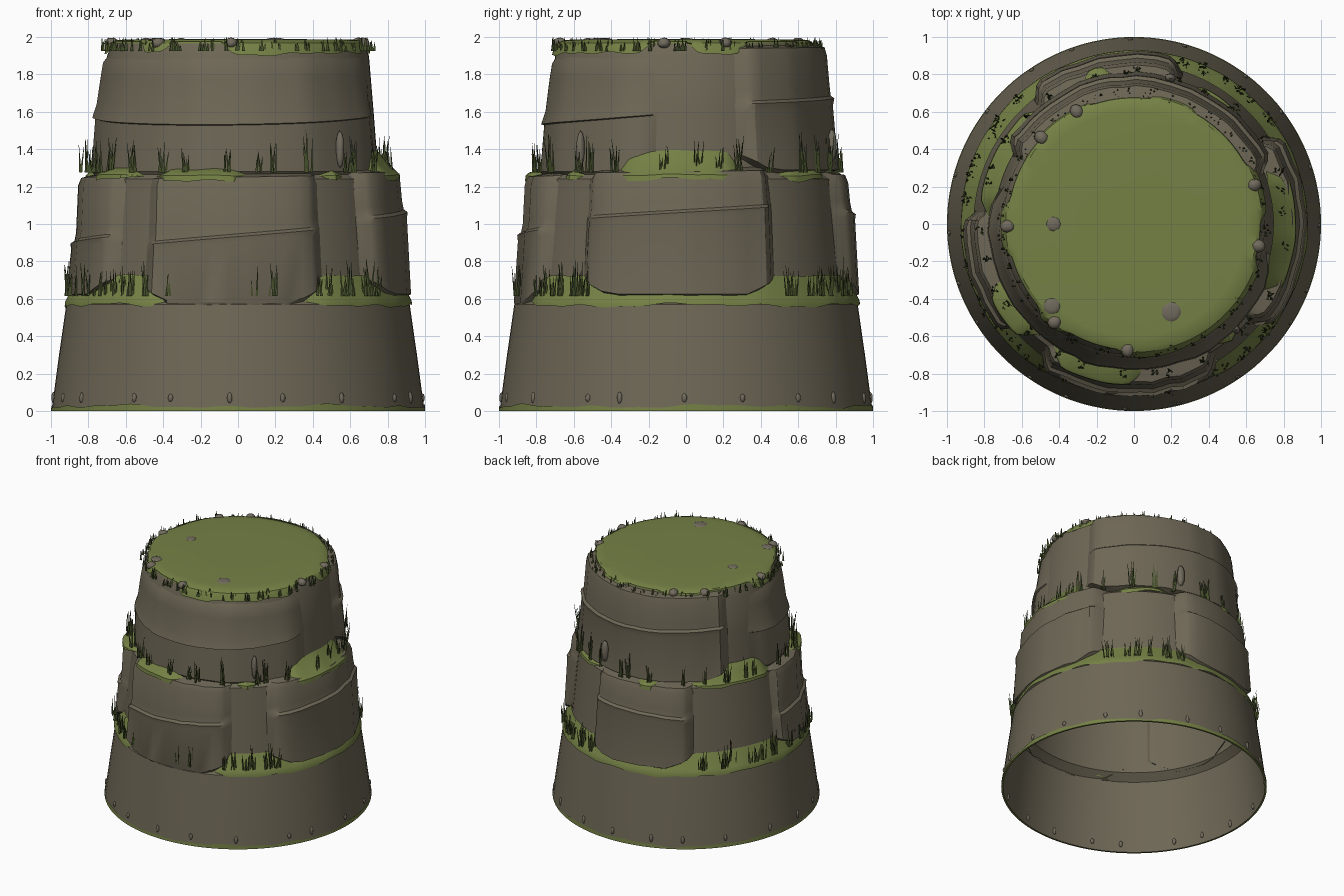
import bpy, bmesh, random
from math import sin, cos, radians
from mathutils import Matrix, Vector

random.seed(7)
cube = bpy.data.objects.get("Cube")
if cube:
    bpy.data.objects.remove(cube, do_unlink=True)


def material(name, rgb):
    m = bpy.data.materials.new(name)
    m.use_nodes = True
    m.diffuse_color = (*rgb, 1)
    m.node_tree.nodes["Principled BSDF"].inputs["Base Color"].default_value = (*rgb, 1)
    return m


ROCK = material("brown rock", (0.155, 0.135, 0.092))
GRASS = material("moss green", (0.178, 0.22, 0.06))
BLADE = material("dark grass", (0.055, 0.075, 0.022))
STONE = material("grey stone", (0.165, 0.145, 0.11))


def finish(bm, name, mat, angle=30):
    bmesh.ops.recalc_face_normals(bm, faces=bm.faces)
    me = bpy.data.meshes.new(name)
    bm.to_mesh(me)
    bm.free()
    me.materials.append(mat)
    ob = bpy.data.objects.new(name, me)
    bpy.context.collection.objects.link(ob)
    bpy.ops.object.select_all(action="DESELECT")
    ob.select_set(True)
    bpy.context.view_layer.objects.active = ob
    bpy.ops.object.shade_smooth_by_angle(angle=radians(angle))


def polar(a, r, z):
    return Vector((r * cos(radians(a)), r * sin(radians(a)), z))


def sweep(name, mat, angles, profile, closed=False, cap=False):
    """Sweep a (radius, height) profile, which may vary with angle, about z."""
    bm = bmesh.new()
    cols = [[bm.verts.new(polar(a, r, z)) for r, z in profile(a)] for a in angles]
    pairs = list(zip(cols, cols[1:])) + ([(cols[-1], cols[0])] if closed else [])
    for c, d in pairs:
        for i in range(len(c) - 1):
            bm.faces.new((c[i], d[i], d[i + 1], c[i + 1]))
    if cap:
        bm.faces.new([c[-1] for c in cols])
    finish(bm, name, mat)


def ring(n):
    return [360 * i / n for i in range(n)]


def wave(a, seed):
    """Smooth periodic unevenness between about -1 and 1."""
    t = radians(a)
    return (sin(5 * t + seed) + 0.8 * sin(11 * t + 2 * seed) + 0.6 * sin(23 * t + 3 * seed)) / 2


def fade(a, a0, a1, taper):
    f = max(0, min(1, (a - a0) / taper, (a1 - a) / taper))
    return f * f * (3 - 2 * f)


# Hollow stepped core, open underneath
WALL = [(0.997, 0), (0.957, 0.3), (0.918, 0.57), (0.86, 0.62), (0.80, 1.24),
        (0.75, 1.28), (0.725, 1.6), (0.70, 1.90), (0.672, 1.965)]
sweep("rock_core", ROCK, ring(72), lambda a: WALL, closed=True, cap=True)


def wall_radius(z):
    for (r0, z0), (r1, z1) in zip(WALL, WALL[1:]):
        if z <= z1:
            return r0 + (r1 - r0) * (z - z0) / (z1 - z0)
    return WALL[-1][0]


# Bulging rock slabs, each with a slanted ledge across it
def slab(name, a0, a1, shape, tilt=0.0, taper=7.0, sag=0.0):
    angles = [a0 + taper * k / 3 for k in range(4)]
    while angles[-1] < a1 - taper - 9:
        angles.append(angles[-1] + random.uniform(4, 8))
    angles += [a1 - taper * k / 3 for k in (3, 2, 1, 0)]
    bump = {a: random.uniform(-0.009, 0.006) for a in angles}
    last = len(shape) - 1

    def profile(a):
        f = fade(a, a0, a1, taper)
        u = (a - a0) / (a1 - a0) - 0.5
        slant = u * tilt + (4 * u * u - 0.3) * sag
        lift = 0.1 * max(0, 1 - min(a - a0, a1 - a) / 14)
        out = []
        for i, (r, z) in enumerate(shape):
            z += lift if i < 2 else slant if i <= last - 3 else slant * 0.2
            inner = wall_radius(z) - 0.01
            r = inner if i in (0, last) else r + bump[a]
            out.append((inner + (r - inner) * f, z))
        return out
    sweep(name, ROCK, angles, profile)


def mid_shape(bottom, ledge, top):
    return [(0, bottom), (0.921, bottom + 0.025), (0.899, ledge - 0.03), (0.903, ledge),
            (0.882, ledge + 0.015), (0.873, ledge + 0.06), (0.862, top - 0.04),
            (0.845, top), (0, top + 0.02)]


slab("middle_slab_front", 233, 303, mid_shape(0.555, 0.93, 1.25), 0.09)
slab("middle_slab_left", -41, 35, mid_shape(0.60, 1.06, 1.28), 0.07)
slab("middle_slab_back", 71, 130, mid_shape(0.60, 1.04, 1.26), -0.06)
slab("middle_slab_right", 174, 223, mid_shape(0.60, 0.91, 1.25), 0.05)

slab("upper_slab_front", 160, 352,
     [(0, 1.26), (0.785, 1.28), (0.764, 1.545), (0.780, 1.55), (0.774, 1.57),
      (0.757, 1.62), (0.735, 1.78), (0.722, 1.86), (0, 1.91)], 0.0, 18, 0.06)
slab("upper_slab_back", 20, 152,
     [(0, 1.27), (0.810, 1.29), (0.780, 1.63), (0.788, 1.67), (0.768, 1.685),
      (0.762, 1.74), (0.748, 1.90), (0.735, 1.945), (0, 1.96)], 0.06, 8)


# Patches of grass lying on the ledges, with ragged hanging edges
def grass_patch(name, a0, a1, shape, taper, ragged):
    n = int((a1 - a0) / 2.5)
    root_z = shape[-1][1] + 0.02
    root_r = wall_radius(root_z) - 0.01

    def profile(a):
        f = fade(a, a0, a1, taper)
        out = []
        for i, (r, z) in enumerate(shape):
            w = wave(a, 1.3) * ragged
            z += w * (1 if i == len(shape) - 1 else 0.4)
            r += w * 0.25 if i else 0
            out.append((root_r + (r - root_r) * f, root_z + (z - root_z) * f))
        return out
    sweep(name, GRASS, [a0 + (a1 - a0) * i / n for i in range(n + 1)], profile)


grass_patch("lower_ledge_grass", -70, 249,
            [(0.856, 0.725), (0.882, 0.67), (0.914, 0.61), (0.926, 0.585), (0.928, 0.565)],
            12, 0.013)
for k, (a0, a1, outer, top) in enumerate([
        (200, 231, 0.862, 1.31), (235, 276, 0.862, 1.31), (-31, 25, 0.862, 1.39),
        (38, 71, 0.815, 1.31), (94, 114, 0.86, 1.30), (127, 179, 0.83, 1.38),
        (302, 318, 0.815, 1.30)]):
    grass_patch("middle_ledge_grass_%d" % k, a0, a1,
                [(0.745, top), (0.785, 0.55 * top + 0.45 * 1.27), (outer - 0.015, 1.275),
                 (outer, 1.262), (outer + 0.003, 1.235)], 9, 0.014)


# Grass cap, hanging over the edge in places
def top_grass(a):
    hang = max(fade(a, b0, b1, 7) for b0, b1 in
               ((262, 345), (220, 240), (0, 30), (108, 140), (60, 84), (168, 196)))
    n = wave(a, 2.2)
    low = 1.965 - (0.055 + 0.012 * n) * hang
    r = wall_radius(low) + 0.004 + 0.014 * hang
    return [(r, low), (r - 0.002, low + 0.012), (0.676 + 0.01 * hang, 1.968),
            (0.655 + 0.006 * n, 1.982), (0.60, 1.987), (0.3, 1.988)]


def foot_grass(a):
    return [(0.985, 0), (1.0, 0), (0.9985, 0.026 + 0.012 * wave(a, 0.4))]


sweep("top_grass", GRASS, ring(144), top_grass, closed=True, cap=True)
sweep("foot_grass", GRASS, ring(144), foot_grass, closed=True)


# Tufts of thin upright blades
def tufts(name, spots, low, high, blades, width):
    bm = bmesh.new()
    for a, r, z in spots:
        tall = random.uniform(low, high)
        for _ in range(blades):
            h = min(tall * random.uniform(0.45, 1), 1.998 - z)
            base = polar(a, r, z) + Vector((random.uniform(-0.02, 0.02),
                                            random.uniform(-0.02, 0.02), 0))
            lean = Matrix.Rotation(random.uniform(-0.13, 0.13), 4, "X") @ \
                Matrix.Rotation(random.uniform(-0.13, 0.13), 4, "Y")
            bmesh.ops.create_cone(bm, segments=3, radius1=width, radius2=0.001, depth=h,
                                  matrix=Matrix.Translation(base) @ lean
                                  @ Matrix.Translation((0, 0, h / 2)))
    finish(bm, name, BLADE)


low_spots = []
for start, end, count in ((34, 78, 10), (128, 176, 10), (182, 247, 12), (274, 284, 2),
                          (298, 326, 7)):
    for i in range(count):
        a = start + (end - start) * (i + random.random()) / count
        low_spots.append((a, random.uniform(0.895, 0.92), 0.615))
tufts("lower_tufts", low_spots, 0.12, 0.23, 7, 0.007)
tufts("middle_tufts", [(i * 12 + random.uniform(-5, 5), random.uniform(0.80, 0.825), 1.275)
                       for i in range(30)], 0.13, 0.25, 7, 0.007)
tufts("top_tufts", [(i * 7.2 + random.uniform(-3, 3), random.uniform(0.69, 0.712), 1.925)
                    for i in range(50)], 0.06, 0.09, 5, 0.009)


# Rough stones
def stones(name, items):
    bm = bmesh.new()
    for a, r, z, sx, sy, sz in items:
        made = bmesh.ops.create_icosphere(
            bm, subdivisions=2, radius=1,
            matrix=Matrix.Translation(polar(a, r, z)) @ Matrix.Rotation(radians(a), 4, "Z")
            @ Matrix.Diagonal((sx, sy, sz, 1)))
        for v in made["verts"]:
            v.co += Vector([random.uniform(-0.08, 0.08) * min(sx, sy, sz) for _ in range(3)])
    finish(bm, name, STONE, 40)


stones("foot_stones", [(i * 18 + random.uniform(-4, 4), 0.987, 0.07, 0.012, 0.014,
                        random.uniform(0.022, 0.034)) for i in range(20)])
stones("tall_ledge_stones", [(314, 0.785, 1.40, 0.025, 0.022, 0.10),
                             (76, 0.805, 1.42, 0.025, 0.03, 0.09)])
rim = [18, 350, 117, 137, 231, 267, 181]
stones("rim_stones", [(a, 0.675, 1.967, 0.04, 0.035, 0.029) for a in rim])
flat = [(293, 0.51, 0.055), (180, 0.43, 0.04), (225, 0.62, 0.045)]
stones("top_stones", [(a, r, 1.985, s, s, 0.01) for a, r, s in flat])
